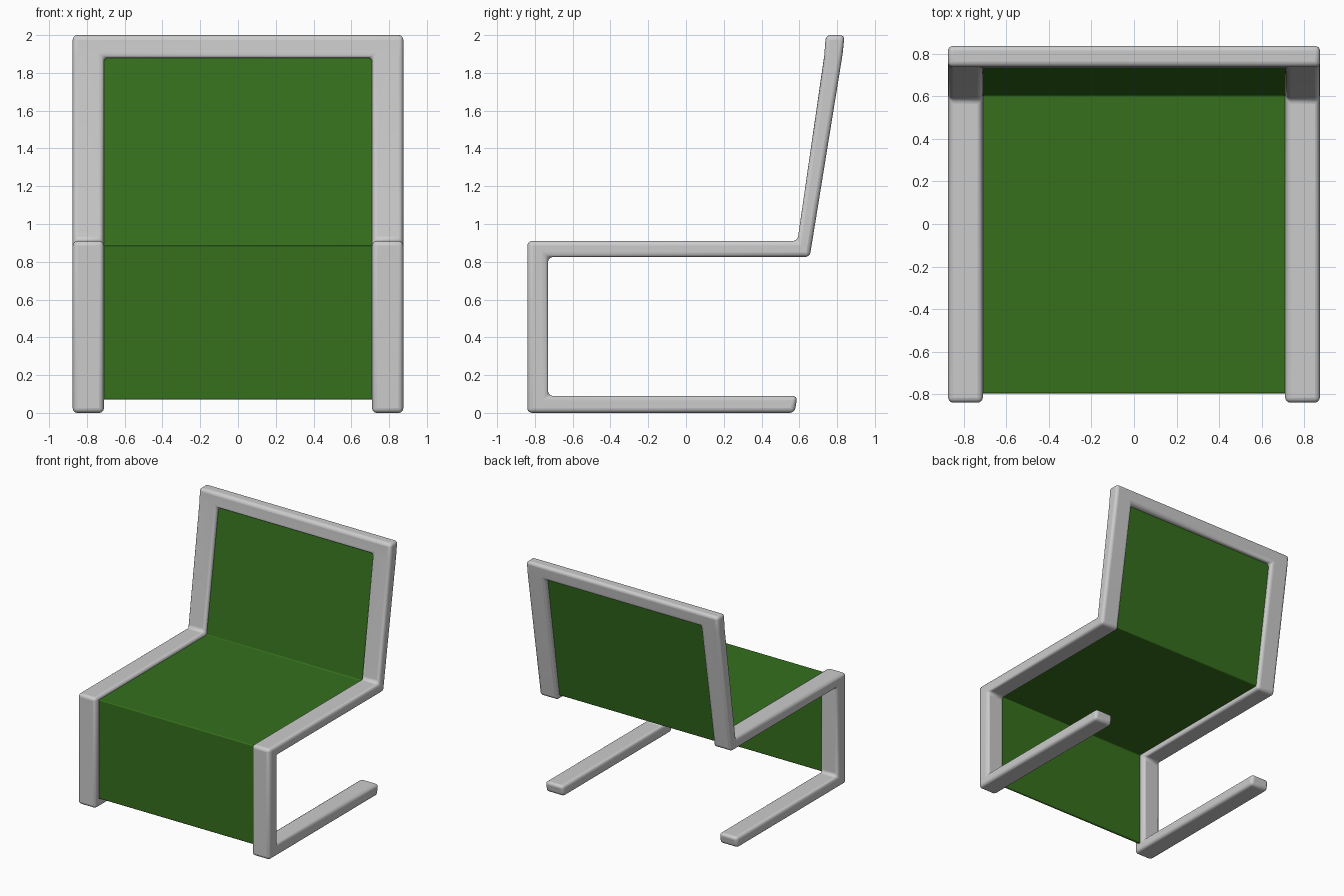
import bpy, bmesh

if "Cube" in bpy.data.objects:
    bpy.data.objects.remove(bpy.data.objects["Cube"])

def finish(name, bm, bevel, angle):
    bmesh.ops.recalc_face_normals(bm, faces=bm.faces[:])
    mesh = bpy.data.meshes.new(name)
    bm.to_mesh(mesh)
    bm.free()
    obj = bpy.data.objects.new(name, mesh)
    bpy.context.collection.objects.link(obj)
    mod = obj.modifiers.new("rounding", 'BEVEL')
    mod.width, mod.segments = bevel, 4
    mod.limit_method, mod.angle_limit = 'ANGLE', angle
    bpy.ops.object.select_all(action='DESELECT')
    obj.select_set(True)
    bpy.context.view_layer.objects.active = obj
    bpy.ops.object.shade_smooth_by_angle(angle=0.6)
    return obj

# Frame side profile: pairs of (y, z) points across the bar, from foot to top
SECTIONS = [
    ((0.575, 0.0), (0.59, 0.09)),
    ((-0.84, 0.0), (-0.73, 0.09)),
    ((-0.84, 0.91), (-0.73, 0.825)),
    ((0.59, 0.91), (0.655, 0.825)),
    ((0.731, 1.88), (0.826, 1.88)),
    ((0.74, 2.0), (0.84, 2.0)),
]
OUTER, INNER = 0.875, 0.71

# Frame: two side bars joined by the top rail in one mesh
bm = bmesh.new()
tips = []
for side in (-1, 1):
    rings = [[bm.verts.new((side * x, *p)) for x, p in
              ((OUTER, a), (OUTER, b), (INNER, b), (INNER, a))] for a, b in SECTIONS]
    for i, (r, s) in enumerate(zip(rings, rings[1:])):
        for k in range(4):
            if k == 2 and i == len(rings) - 2:
                continue  # opening where the top rail joins
            j = (k + 1) % 4
            bm.faces.new((r[k], r[j], s[j], s[k]))
    bm.faces.new(rings[0])
    bm.faces.new(rings[-1])
    tips.append((rings[-2][2], rings[-2][3], rings[-1][3], rings[-1][2]))
for k in range(4):
    j = (k + 1) % 4
    bm.faces.new((tips[0][k], tips[0][j], tips[1][j], tips[1][k]))
finish("frame", bm, 0.025, 0.5)

# Upholstery sheet: follows the middle of the frame bars
outline = [(-0.797, 0.07), (-0.797, 0.885), (0.606, 0.885), (0.769, 1.92),
           (0.793, 1.92), (0.632, 0.858), (-0.773, 0.858), (-0.773, 0.07)]
bm = bmesh.new()
left, right = ([bm.verts.new((x, *p)) for p in outline] for x in (-0.73, 0.73))
bm.faces.new(left)
bm.faces.new(right)
for i in range(len(outline)):
    j = (i + 1) % len(outline)
    bm.faces.new((left[i], left[j], right[j], right[i]))
sheet = finish("upholstery", bm, 0.008, 0.5)
green = bpy.data.materials.new("green fabric")
green.diffuse_color = (0.035, 0.16, 0.012, 1)
green.use_nodes = True
green.node_tree.nodes["Principled BSDF"].inputs["Base Color"].default_value = green.diffuse_color
sheet.data.materials.append(green)
